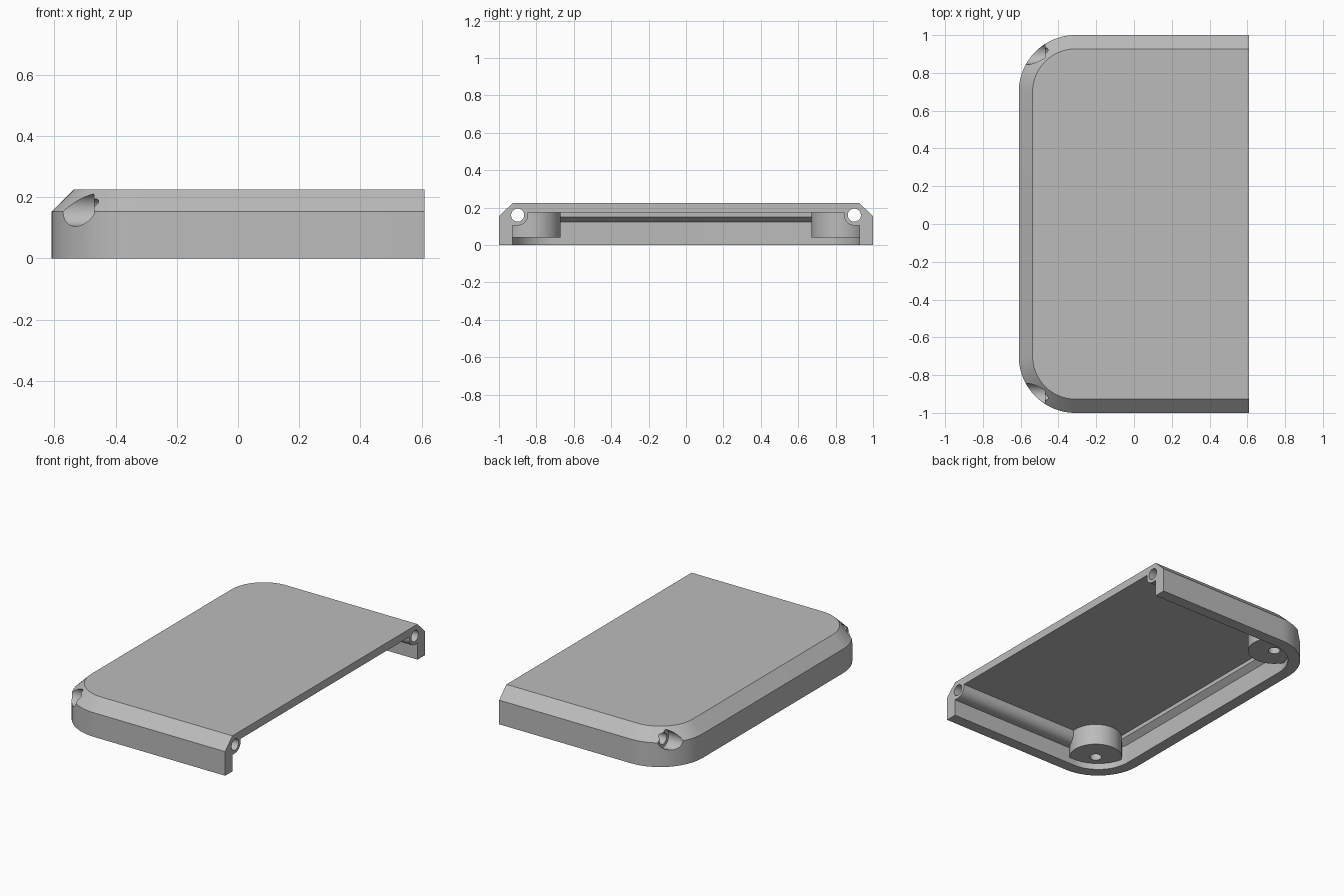
import bpy, bmesh, math
from mathutils import Vector

if "Cube" in bpy.data.objects:
    bpy.data.objects.remove(bpy.data.objects["Cube"])

END_X, HALF_Y, HEIGHT, SHOULDER = 0.61, 1.0, 0.225, 0.153
WALL, RADIUS, CEILING = 0.073, 0.3, 0.175
BORE_Y, BORE_Z, SLEEVE_R, BORE_R = 0.9, 0.16, 0.055, 0.035
BOSS_X, BOSS_Y, BOSS_R, BOSS_Z = -0.395, 0.825, 0.155, 0.04


def loft(name, rings):
    """Closed solid through rings of equal point count."""
    bm = bmesh.new()
    loops = [[bm.verts.new(p) for p in ring] for ring in rings]
    bm.faces.new(loops[0])
    bm.faces.new(loops[-1])
    for a, b in zip(loops, loops[1:]):
        for i in range(len(a)):
            j = (i + 1) % len(a)
            bm.faces.new((a[i], a[j], b[j], b[i]))
    bmesh.ops.recalc_face_normals(bm, faces=bm.faces)
    mesh = bpy.data.meshes.new(name)
    bm.to_mesh(mesh)
    bm.free()
    obj = bpy.data.objects.new(name, mesh)
    bpy.context.collection.objects.link(obj)
    return obj


def arc(cx, cy, r, start, stop, steps=24):
    angles = [math.radians(start + (stop - start) * i / steps) for i in range(steps + 1)]
    return [(cx + r * math.cos(a), cy + r * math.sin(a)) for a in angles]


def plan(inset, z, end=END_X):
    """Outline with two rounded corners on the -x end."""
    cx, cy, r = RADIUS - END_X, HALF_Y - RADIUS, RADIUS - inset
    pts = [(end, HALF_Y - inset)] + arc(cx, cy, r, 90, 180)
    pts += arc(cx, -cy, r, 180, 270) + [(end, inset - HALF_Y)]
    return [(x, y, z) for x, y in pts]


def along_x(name, profile, x0, x1):
    return loft(name, [[(x, y, z) for y, z in profile] for x in (x0, x1)])


def upright(name, x, y, r, z0, z1):
    circle = arc(x, y, r, 0, 360, 64)[:-1]
    return loft(name, [[(*p, z) for p in circle] for z in (z0, z1)])


def subtract(target, cutter):
    mod = target.modifiers.new("cut", 'BOOLEAN')
    mod.operation, mod.solver, mod.object = 'DIFFERENCE', 'EXACT', cutter
    bpy.context.view_layer.objects.active = target
    bpy.ops.object.modifier_apply(modifier=mod.name)
    bpy.data.objects.remove(cutter)


# Chamfered outer body and the hollow beneath it
case = loft("half_case_cover", [plan(0, 0), plan(0, SHOULDER), plan(WALL, HEIGHT)])
hollow = loft("hollow", [plan(WALL, -0.1, 1), plan(WALL, CEILING, 1)])

# Ledge along the closed end, kept solid inside the hollow
ledge = [(-0.7, 0.12), (-0.54, 0.12), (-0.5, 0.15), (-0.5, 0.3), (-0.7, 0.3)]
subtract(hollow, loft("ledge", [[(x, y, z) for x, z in ledge] for y in (-1.1, 1.1)]))

for side in (-1, 1):
    # Screw sleeve along the side wall and round corner boss
    sleeve = [(1.1, BORE_Z - SLEEVE_R)] + arc(BORE_Y, BORE_Z, SLEEVE_R, 270, 180)
    sleeve += [(BORE_Y - SLEEVE_R, 0.3), (1.1, 0.3)]
    subtract(hollow, along_x("sleeve", [(side * y, z) for y, z in sleeve], -0.45, 1.2))
    subtract(hollow, upright("boss", BOSS_X, side * BOSS_Y, BOSS_R, BOSS_Z, 0.3))

subtract(case, hollow)

for side in (-1, 1):
    # Long bore, its corner counterbore, and the blind hole in the boss
    for r, x0, x1 in ((BORE_R, -1, 1), (SLEEVE_R, -1, -0.47)):
        circle = arc(side * BORE_Y, BORE_Z, r, 0, 360, 48)[:-1]
        subtract(case, along_x("bore", circle, x0, x1))
    subtract(case, upright("boss_hole", BOSS_X, side * BOSS_Y, BORE_R, -0.1, 0.12))

# Plain grey plastic
grey = bpy.data.materials.new("plain_grey")
grey.use_nodes = True
colour = (0.5, 0.5, 0.5, 1)
grey.diffuse_color = colour
grey.node_tree.nodes["Principled BSDF"].inputs["Base Color"].default_value = colour
case.data.materials.clear()
case.data.materials.append(grey)
for poly in case.data.polygons:
    poly.material_index = 0

bpy.ops.object.select_all(action='DESELECT')
case.select_set(True)
bpy.context.view_layer.objects.active = case
bpy.ops.object.shade_smooth_by_angle(angle=math.radians(25))
